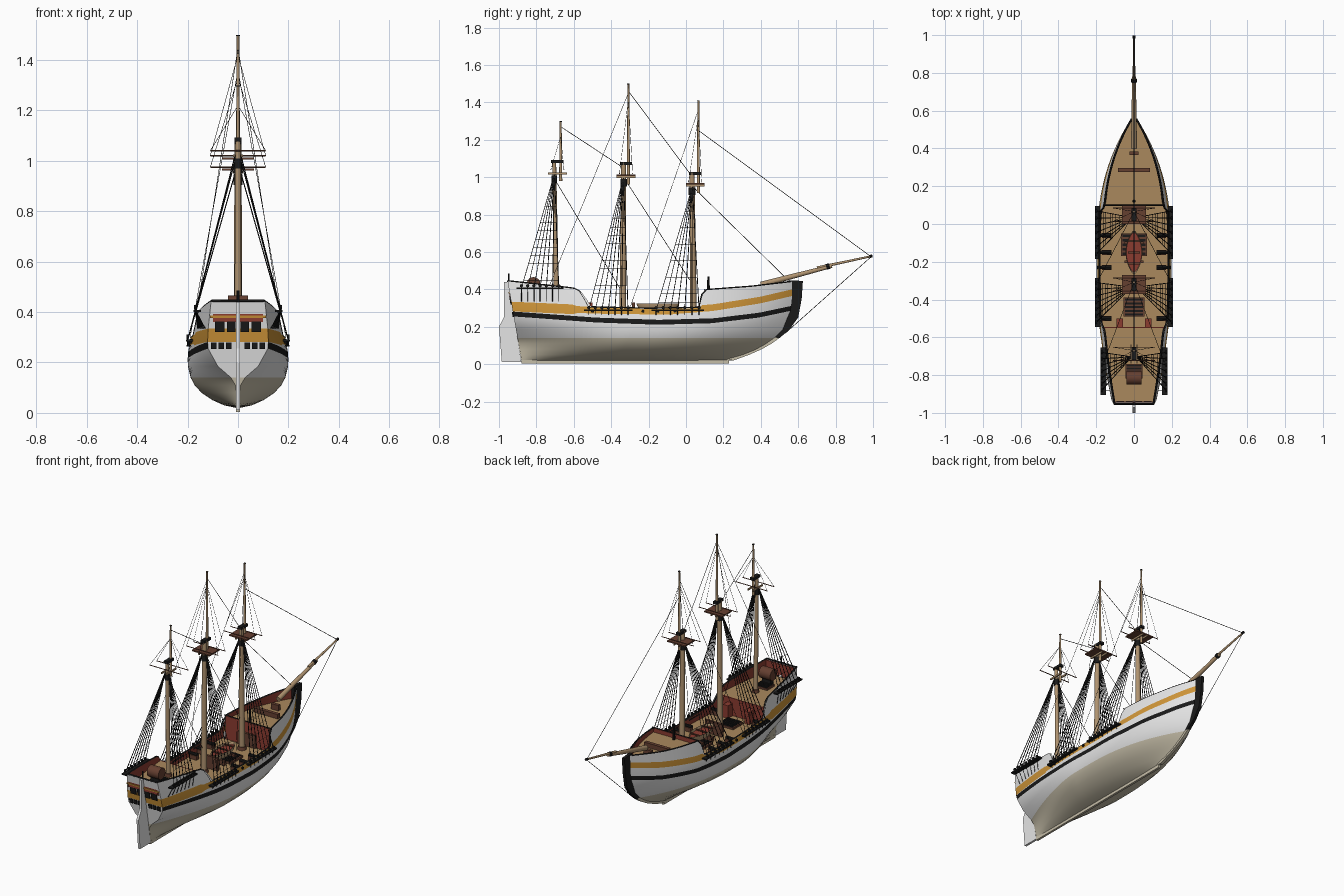
import bpy, bmesh, math
from mathutils import Vector, Matrix

if "Cube" in bpy.data.objects:
    bpy.data.objects.remove(bpy.data.objects["Cube"])

COL = {"white": (.78, .78, .78), "cream": (.56, .51, .39), "black": (.01, .01, .01), "ochre": (.62, .30, .04),
       "deck_tan": (.40, .25, .11), "spar_wood": (.43, .29, .16), "red": (.26, .045, .03), "brown": (.13, .05, .03)}
M = {}
for n, c in COL.items():
    M[n] = bpy.data.materials.new(n)
    M[n].diffuse_color = (*c, 1)

def finish(name, bm, mats, smooth=False):
    bmesh.ops.recalc_face_normals(bm, faces=bm.faces)
    me = bpy.data.meshes.new(name)
    bm.to_mesh(me)
    bm.free()
    for m in mats:
        me.materials.append(M[m])
    ob = bpy.data.objects.new(name, me)
    bpy.context.collection.objects.link(ob)
    if smooth:
        bpy.context.view_layer.objects.active = ob
        ob.select_set(True)
        bpy.ops.object.shade_smooth_by_angle(angle=math.radians(35))
        ob.select_set(False)
    return ob

def box(name, loc, size, mat):
    bm = bmesh.new()
    bmesh.ops.create_cube(bm, size=1, matrix=Matrix.Translation(loc) @ Matrix.Diagonal((*size, 1)))
    return finish(name, bm, [mat])

def rod(name, p, q, r1, r2, mat, seg=12):
    p, q = Vector(p), Vector(q)
    d = q - p
    bm = bmesh.new()
    mx = Matrix.Translation((p + q) / 2) @ d.to_track_quat('Z', 'Y').to_matrix().to_4x4()
    bmesh.ops.create_cone(bm, cap_ends=True, segments=seg, radius1=r1, radius2=r2, depth=d.length, matrix=mx)
    return finish(name, bm, [mat], True)

def prism(name, pts, off, mat):
    bm = bmesh.new()
    off = Vector(off)
    f = bm.faces.new([bm.verts.new(Vector(p) - off / 2) for p in pts])
    r = bmesh.ops.extrude_face_region(bm, geom=[f])
    bmesh.ops.translate(bm, vec=off, verts=[v for v in r['geom'] if isinstance(v, bmesh.types.BMVert)])
    return finish(name, bm, [mat])

def ropes(name, lines, r, mat="black"):
    cu = bpy.data.curves.new(name, 'CURVE')
    cu.dimensions = '3D'
    cu.bevel_depth, cu.bevel_resolution, cu.use_fill_caps = r, 0, True
    for ln in lines:
        sp = cu.splines.new('POLY')
        sp.points.add(len(ln) - 1)
        for p, co in zip(sp.points, ln):
            p.co = (*co, 1)
    cu.materials.append(M[mat])
    ob = bpy.data.objects.new(name, cu)
    bpy.context.collection.objects.link(ob)

def curve(*pts):
    def f(x):
        if x <= pts[0][0]:
            return pts[0][1]
        for (a, u), (b, v) in zip(pts, pts[1:]):
            if x <= b:
                return u + (v - u) * (x - a) / (b - a)
        return pts[-1][1]
    return f

# Hull lines: stem, sternpost, beam, transom, sheer and painted bands
bow = curve((.02, .25), (.05, .33), (.08, .395), (.11, .445), (.14, .485), (.185, .53), (.25, .565), (.35, .58), (.45, .583))
stern = curve((.02, -.88), (.45, -.955))
beam = curve((.02, .008), (.03, .055), (.05, .1), (.08, .145), (.11, .172), (.14, .188), (.185, .199), (.23, .2), (.29, .189), (.36, .175), (.45, .16))
trans = curve((.02, .005), (.11, .01), (.14, .028), (.185, .08), (.22, .107), (.25, .118), (.3, .122), (.45, .106))
sheer = curve((-.96, .445), (-.6, .405), (-.57, .39), (-.545, .35), (-.52, .305), (-.2, .297), (.07, .302), (.085, .37), (.11, .397), (.35, .415), (.6, .445))
black_mid = curve((-.95, .268), (-.5, .236), (-.15, .224), (.15, .232), (.4, .262), (.58, .3))
ochre_mid = curve((-.95, .308), (-.5, .288), (-.1, .283), (.15, .303), (.4, .343), (.58, .385))

def half(y, z):
    t = max(0, min(1, (y - stern(z)) / (bow(z) - stern(z))))
    B, T = beam(z), trans(z)
    k = max(0, min(1, (z - .05) / .25))
    if t > .5:
        return B * (1 - ((t - .5) / .5) ** (2 + k))
    if t < .42:
        return T + (B - T) * (1 - ((.42 - t) / .42) ** (1.3 + .7 * k))
    return B

ys = sorted({round(-.955 + i * 1.538 / 56, 4) for i in range(57)} | {-.57, -.545, -.52, .07, .085, .11})
levels = [.02, .03, .05, .08, .11, .14, .185]
def column(y):
    s, b, o = sheer(y), black_mid(y), ochre_mid(y)
    w = .026 if y < -.6 else .018
    return levels + [b - .013, b + .013, max(b + .014, o - w), min(o + w, s - .002), s]

skin = ["cream"] * 5 + ["white", "white", "black", "white", "ochre", "white"]
names = ["cream", "white", "black", "ochre"]
bm = bmesh.new()
grid = {}
for s in (-1, 1):
    for i, y in enumerate(ys):
        t = (y - ys[0]) / (ys[-1] - ys[0])
        for j, z in enumerate(column(y)):
            yy = stern(z) + (bow(z) - stern(z)) * t
            grid[s, i, j] = bm.verts.new((s * half(yy, z), yy, z))
    for i in range(len(ys) - 1):
        for j, c in enumerate(skin):
            f = bm.faces.new([grid[s, i, j], grid[s, i + 1, j], grid[s, i + 1, j + 1], grid[s, i, j + 1]])
            f.material_index = names.index(c)
for j, c in enumerate(skin):
    f = bm.faces.new([grid[-1, 0, j], grid[1, 0, j], grid[1, 0, j + 1], grid[-1, 0, j + 1]])
    f.material_index = names.index("white" if c == "black" else c)
bmesh.ops.remove_doubles(bm, verts=bm.verts, dist=.0002)
finish("hull", bm, names, True)

# Decks with red inner bulwarks
def deck(name, y0, y1, z):
    bm = bmesh.new()
    yy = [y0 + (y1 - y0) * i / 24 for i in range(25)]
    rows = []
    for y in yy:
        top = max(sheer(y), z + .002)
        a, b = max(half(y, z) - .01, .001), max(half(y, top) - .01, .001)
        rows.append([bm.verts.new(p) for p in ((-b, y, top), (-a, y, z), (a, y, z), (b, y, top))])
    for p, q in zip(rows, rows[1:]):
        for k in range(3):
            bm.faces.new([p[k], p[k + 1], q[k + 1], q[k]]).material_index = int(k != 1)
    finish(name, bm, ["deck_tan", "red"])
deck("quarter_deck", -.945, -.55, .36)
deck("waist_deck", -.55, .1, .25)
deck("fore_deck", .1, .575, .37)
for n, y, z in (("quarter_bulkhead", -.55, .36), ("fore_bulkhead", .1, .395)):
    box(n, (0, y, (z + .25) / 2), (2 * half(y, z) - .016, .008, z - .25), "red")
box("stern_bulwark", (0, -.942, .4), (.2, .006, .08), "red")
rail_y = [y for y in ys if -.955 <= y <= .575]
rails = [[(s * max(half(y, sheer(y)) - .004, 0), y, sheer(y)) for y in rail_y] for s in (-1, 1)]
rails.append([(-.106, -.952, .444), (.106, -.952, .444)])
ropes("cap_rail", rails, .0055)
ropes("fore_break_rail", [[(-.165, .1, .397), (.165, .1, .397)]], .004)

# Keel, stem and rudder
box("keel", (0, -.325, .013), (.014, 1.11, .02), "cream")
zs = [.02, .05, .08, .11, .14, .185, .25, .35, .445]
def stem(name, zz, out, mat):
    prism(name, [(0, bow(z) - .035, z + .004) for z in zz] + [(0, bow(z) + out(z), z) for z in reversed(zz)], (.018, 0, 0), mat)
stem("lower_stem", zs[:5], curve((.02, .005), (.14, .015)), "cream")
stem("upper_stem", zs[4:], curve((.14, .015), (.25, .035), (.445, .042)), "black")
prism("rudder", [(0, -.88, .012), (0, -.985, .012), (0, -1, .2), (0, -.972, .255), (0, -.972, .44), (0, -.95, .44)], (.014, 0, 0), "white")

# Transom windows and trim
def plate(name, x0, x1, z0, z1, mat):
    prism(name, [(x, stern(z) - .002, z) for x, z in ((x0, z0), (x1, z0), (x1, z1), (x0, z1))], (0, .008, 0), mat)
for s in (-1, 1):
    for a, b in ((.010, .043), (.053, .092)):
        plate("cabin_window", s * a, s * b, .32, .363, "black")
    for x in (.036, .066, .096):
        plate("lower_window", s * x - .011, s * x + .011, .253, .28, "black")
plate("transom_stripe", -.112, .112, .377, .386, "ochre")
rod("stern_lantern_post", (0, -.948, .43), (0, -.948, .485), .005, .005, "black", 8)

# Masts, caps, tops and crosstrees: base y, head y, base z, head z, radius, topmast y, topmast head, top z
MASTS = {"mizzen": (-.693, -.705, .36, 1.09, .014, -.67, 1.30, 1.03), "main": (-.338, -.333, .25, 1.08, .018, -.308, 1.5, 1.01),
         "fore": (.04, .032, .25, 1.025, .018, .066, 1.41, .965)}
for n, (yb, yh, zb, zh, r, yt, zt, zp) in MASTS.items():
    rod(n + "_mast", (0, yb, zb), (0, yh, zh), r, r * .75, "spar_wood")
    rod(n + "_topmast", (0, yt, zp - .05), (0, yt, zt), .0085, .005, "spar_wood")
    rod(n + "_truck", (0, yt, zt - .004), (0, yt, zt), .007, .007, "black", 8)
    box(n + "_cap", (0, (yh + yt) / 2, zh - .006), (.026, .066, .016), "black")
    rod(n + "_mast_collar", (0, yb, zb), (0, yb, zb + .02), r * 1.5, r * 1.3, "brown")
    rod(n + "_hounds", (0, yh, zp - .06), (0, yh, zp - .02), r, r, "black")
    if n != "mizzen":
        box(n + "_top", (0, (yh + yt) / 2, zp), (.125, .1, .008), "brown")
    for s in (-1, 1):
        box(n + "_trestle_tree", (s * .016, (yh + yt) / 2, zp - .01), (.007, .1, .01), "spar_wood")
        rod(n + "_crosstree", (-.11, (yh + yt) / 2 + s * .035, zp + .01), (.11, (yh + yt) / 2 + s * .035, zp + .01), .0028, .0028, "brown", 6)
    ropes(n + "_topmast_shrouds", [[(s * .11, (yh + yt) / 2 + d, zp + .01), (0, yt, zt - .08)] for s in (-1, 1) for d in (-.035, .035)], .001)

# Shrouds, ratlines, channels and chain plates
def shrouds(n, y0, y1, x, z0, ytop, ztop, count=7):
    foot = [y0 + (y1 - y0) * i / (count - 1) for i in range(count)]
    thick, thin, chains = [], [], []
    for s in (-1, 1):
        a = [Vector((s * x, y, z0)) for y in foot]
        b = Vector((s * .012, ytop, ztop))
        thick += [[p, b] for p in a]
        k = int((ztop - z0) / .042)
        thin += [[p.lerp(b, i / k) for p in a] for i in range(1, k - 1)]
        chains += [[(s * x, y, z0 + .005), (s * (half(y, z0 - .07) + .002), y, z0 - .07)] for y in foot]
        box(n + "_channel", (s * (x - .008), (y0 + y1) / 2, z0), (.03, y1 - y0 + .05, .008), "black")
        for y in foot:
            rod(n + "_deadeye", (s * x - .004, y, z0 + .014), (s * x + .004, y, z0 + .014), .009, .009, "black", 8)
    ropes(n + "_shrouds", thick, .0022)
    ropes(n + "_ratlines", thin, .001)
    ropes(n + "_chain_plates", chains if n == "mizzen" else [[(p[0], p[1], p[2]), (q[0], q[1], q[2] + .045)] for p, q in chains], .002)
shrouds("mizzen", -.88, -.68, .17, .405, -.703, 1.02)
shrouds("main", -.52, -.31, .2, .288, -.334, 1.0)
shrouds("fore", -.16, .07, .2, .288, .034, .95)

# Stays and backstays
ropes("stays", [[(0, .066, 1.25), (0, .985, .578)], [(0, .035, .95), (0, .53, .465)], [(0, -.308, 1.46), (0, .035, 1.0)],
                [(0, -.334, 1.0), (0, .02, .45)], [(0, -.67, 1.27), (0, -.335, 1.05)], [(0, -.703, .99), (0, -.35, .4)],
                [(0, .985, .57), (0, .53, .165)]], .0016)
ropes("backstays", [[(0, y, z), (s * x, yy, zz)] for s in (-1, 1) for y, z, x, yy, zz in
                    ((-.308, 1.45, .16, -.73, .42), (.066, 1.36, .19, -.3, .3))], .0012)

# Bowsprit and jib boom
rod("bowsprit", (0, .4, .425), (0, .78, .525), .016, .010, "spar_wood")
rod("jib_boom", (0, .7, .515), (0, .995, .578), .008, .005, "spar_wood")
rod("bowsprit_cap", (0, .75, .52), (0, .768, .525), .015, .015, "black", 8)
rod("boom_tip", (0, .982, .576), (0, .997, .579), .008, .008, "black", 8)

# Ship's boat on chocks
bm = bmesh.new()
bmesh.ops.create_uvsphere(bm, u_segments=24, v_segments=12, radius=1)
bmesh.ops.bisect_plane(bm, geom=bm.verts[:] + bm.edges[:] + bm.faces[:], plane_co=(0, 0, 0), plane_no=(0, 0, 1), clear_outer=True)
rim = bmesh.ops.holes_fill(bm, edges=[e for e in bm.edges if e.is_boundary], sides=0)['faces']
bmesh.ops.inset_region(bm, faces=rim, thickness=.09, depth=-.25)
for f in rim:
    f.material_index = 1
for v in bm.verts:
    v.co = (v.co.x * .045 * (1 - .35 * v.co.y ** 2), v.co.y * .115 - .15, v.co.z * .055 + .325)
finish("boat", bm, ["spar_wood", "red"], True)
for y in (-.21, -.15, -.09):
    box("boat_seat", (0, y, .322), (.066, .01, .005), "brown")
for y in (-.2, -.1):
    box("boat_chock", (0, y, .265), (.1, .014, .03), "brown")

# Hatches, fittings and guns
def grating(name, y, z, w, l):
    box(name + "_coaming", (0, y, z + .006), (w, l, .012), "brown")
    for i in range(5):
        box(name + "_slot", (0, y - l * .4 + l * .2 * i, z + .014), (w * .88, l * .11, .006), "black")
grating("main_hatch", -.44, .25, .11, .1)
grating("fore_hatch", -.11, .25, .14, .12)
grating("aft_hatch", -.78, .36, .09, .075)
rod("wheel_drum", (-.04, -.815, .43), (.04, -.815, .43), .036, .036, "brown", 16)
box("wheel_stand", (0, -.815, .39), (.06, .03, .06), "black")
box("windlass", (0, .285, .385), (.17, .022, .028), "brown")
box("fore_bitts", (0, .375, .388), (.05, .02, .035), "brown")
rod("bell_post", (0, .12, .37), (0, .12, .47), .008, .006, "black", 8)
for n, y in (("main", -.28), ("fore", .09)):
    box(n + "_pin_rail", (0, y, .29), (.12, .015, .08), "brown")
for s in (-1, 1):
    box("stair", (s * .075, -.525, .29), (.035, .05, .08), "red")
    for y in (-.5, -.23, -.15, -.06):
        box("gun_carriage", (s * .145, y, .266), (.05, .026, .026), "brown")
        rod("gun_barrel", (s * .12, y, .284), (s * .197, y, .284), .011, .008, "black", 8)

for m in bpy.data.materials:
    if m.users and not m.is_grease_pencil:
        m.use_nodes = True
        m.node_tree.nodes["Principled BSDF"].inputs["Base Color"].default_value = m.diffuse_color
